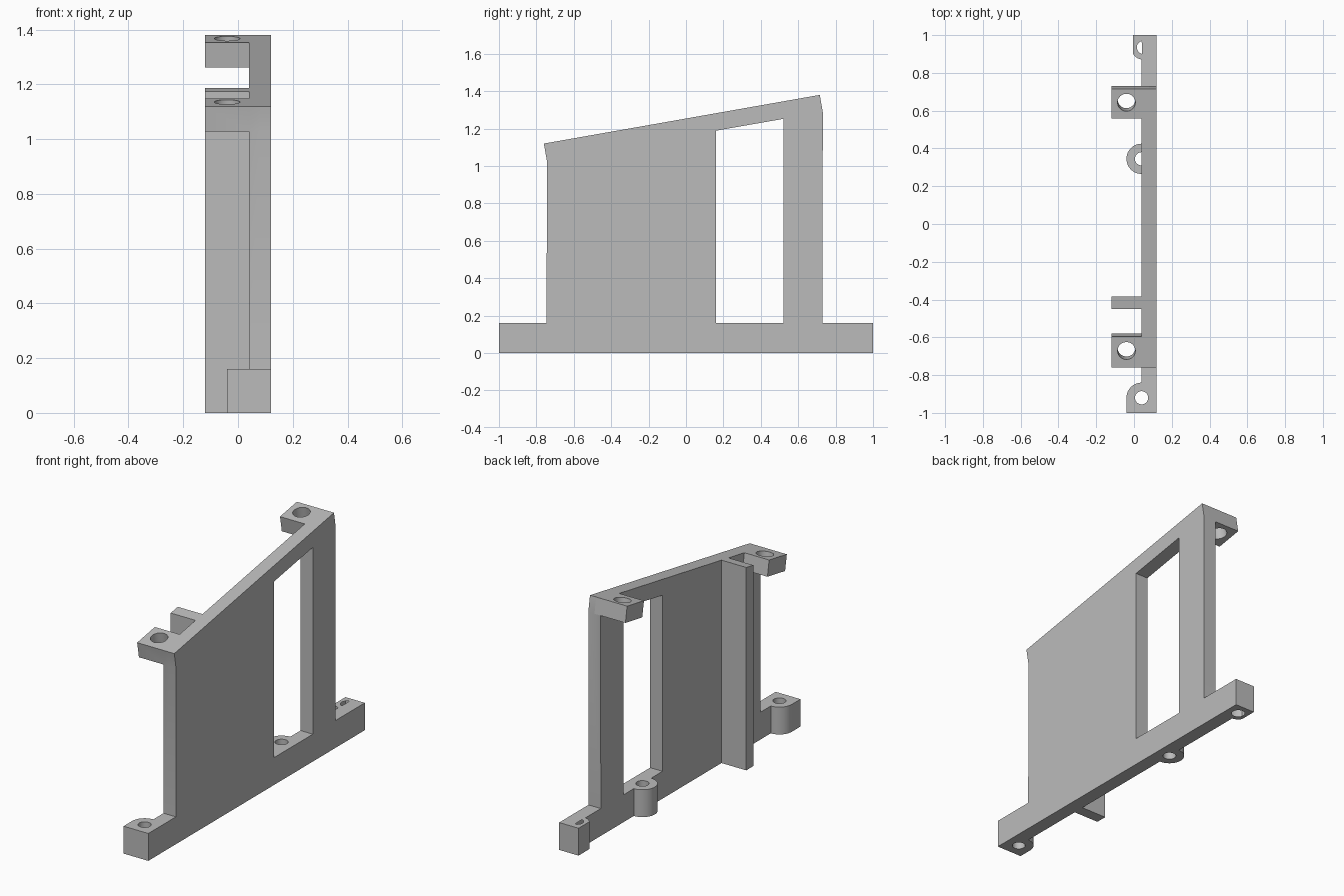
import bpy, bmesh, math
from mathutils import Vector

cube = bpy.data.objects.get("Cube")
if cube:
    bpy.data.objects.remove(cube, do_unlink=True)

grey = bpy.data.materials.new("plain grey")
grey.use_nodes = True
colour = (0.5, 0.5, 0.5, 1)
grey.diffuse_color = colour
grey.node_tree.nodes["Principled BSDF"].inputs["Base Color"].default_value = colour

PLATE_IN, PLATE_OUT, TAB_IN = 0.04, 0.12, -0.12
BASE = 0.16
slope = math.radians(10)
along = Vector((0, math.cos(slope), math.sin(slope)))
up = Vector((0, -math.sin(slope), math.cos(slope)))
corner = Vector((0, -0.76, 1.12))
LENGTH, TAB = 1.498, 0.093


def prism(name, points, push):
    """Extrude a flat outline along a vector."""
    bm = bmesh.new()
    face = bm.faces.new([bm.verts.new(p) for p in points])
    moved = bmesh.ops.extrude_face_region(bm, geom=[face])["geom"]
    bmesh.ops.translate(bm, vec=push, verts=[v for v in moved if isinstance(v, bmesh.types.BMVert)])
    bmesh.ops.recalc_face_normals(bm, faces=bm.faces)
    mesh = bpy.data.meshes.new(name)
    bm.to_mesh(mesh)
    bm.free()
    mesh.materials.append(grey)
    ob = bpy.data.objects.new(name, mesh)
    bpy.context.collection.objects.link(ob)
    return ob


def side_prism(name, outline, x0, x1):
    return prism(name, [(x0, y, z) for y, z in outline], Vector((x1 - x0, 0, 0)))


def arc(cx, cy, r, start, end, steps=20):
    angles = [math.radians(start + (end - start) * i / steps) for i in range(steps + 1)]
    return [(cx + r * math.cos(a), cy + r * math.sin(a)) for a in angles]


def boss(name, outline):
    return prism(name, [(x, y, 0) for x, y in outline], Vector((0, 0, BASE)))


def on_slope(u, v):
    p = corner + along * u + up * v
    return (p.y, p.z)


def hole(centre, radius, axis):
    ring = [centre + Vector((x, 0, 0)) + axis.cross(Vector((1, 0, 0))) * y
            for x, y in arc(0, 0, radius, 0, 360, 40)[:-1]]
    return prism("hole_cutter", [p - axis * 0.2 for p in ring], axis * 0.4)


def combine(target, other, operation):
    other.hide_render = True
    mod = target.modifiers.new("combine", "BOOLEAN")
    mod.operation = operation
    mod.solver = "EXACT"
    mod.object = other
    bpy.context.view_layer.objects.active = target
    bpy.ops.object.modifier_apply(modifier=mod.name)
    bpy.data.objects.remove(other, do_unlink=True)


# Side plate with a sloping top and a long foot
bracket = side_prism("side_bracket", [
    (-1, 0), (1, 0), (1, BASE), (0.73, BASE), on_slope(LENGTH, -TAB), on_slope(LENGTH, 0),
    on_slope(0, 0), on_slope(0, -TAB), (-0.745, BASE), (-1, BASE)], PLATE_IN, PLATE_OUT)

# Tall window
window = side_prism("window_cutter", [(0.16, BASE), (0.52, BASE), (0.52, 1.252), (0.16, 1.189)], 0, 0.2)
combine(bracket, window, "DIFFERENCE")

# Upper tabs square to the slope
for name, u0, u1 in (("front_tab", 0, 0.166), ("back_tab", 1.34, LENGTH)):
    outline = [on_slope(u0, 0), on_slope(u1, 0), on_slope(u1, -TAB), on_slope(u0, -TAB)]
    combine(bracket, side_prism(name, outline, TAB_IN, 0.08), "UNION")

# Vertical rib, cut to the slope
rise = math.tan(slope)
rib = [(-0.45, 0), (-0.385, 0), (-0.385, 1.12 + 0.375 * rise), (-0.45, 1.12 + 0.31 * rise)]
combine(bracket, side_prism("rib", rib, TAB_IN, 0.08), "UNION")

# Screw bosses on the foot
front = [(-0.04, -1), (0.08, -1), (0.08, -0.84)] + arc(0.04, -0.92, 0.08, 90, 180)
middle = arc(0.04, 0.345, 0.08, 0, 360, 48)[:-1]
back = [(0.08, 1), (-0.005, 1)] + arc(0.05, 0.935, 0.065, 212, 262, 10) + [(0.08, 0.871)]
for name, outline in (("front_boss", front), ("middle_boss", middle), ("back_boss", back)):
    combine(bracket, boss(name, outline), "UNION")

# Screw holes in the foot and in the tabs
vertical = Vector((0, 0, 1))
for x, y in ((0.04, -0.92), (0.04, 0.345), (0.05, 0.935)):
    combine(bracket, hole(Vector((x, y, 0.08)), 0.035, vertical), "DIFFERENCE")
for u in (0.09, 1.425):
    centre = corner + along * u - up * TAB / 2 + Vector((-0.04, 0, 0))
    combine(bracket, hole(centre, 0.047, up), "DIFFERENCE")

bpy.ops.object.select_all(action="DESELECT")
bracket.select_set(True)
bpy.context.view_layer.objects.active = bracket
bpy.ops.object.shade_smooth_by_angle(angle=math.radians(30))
